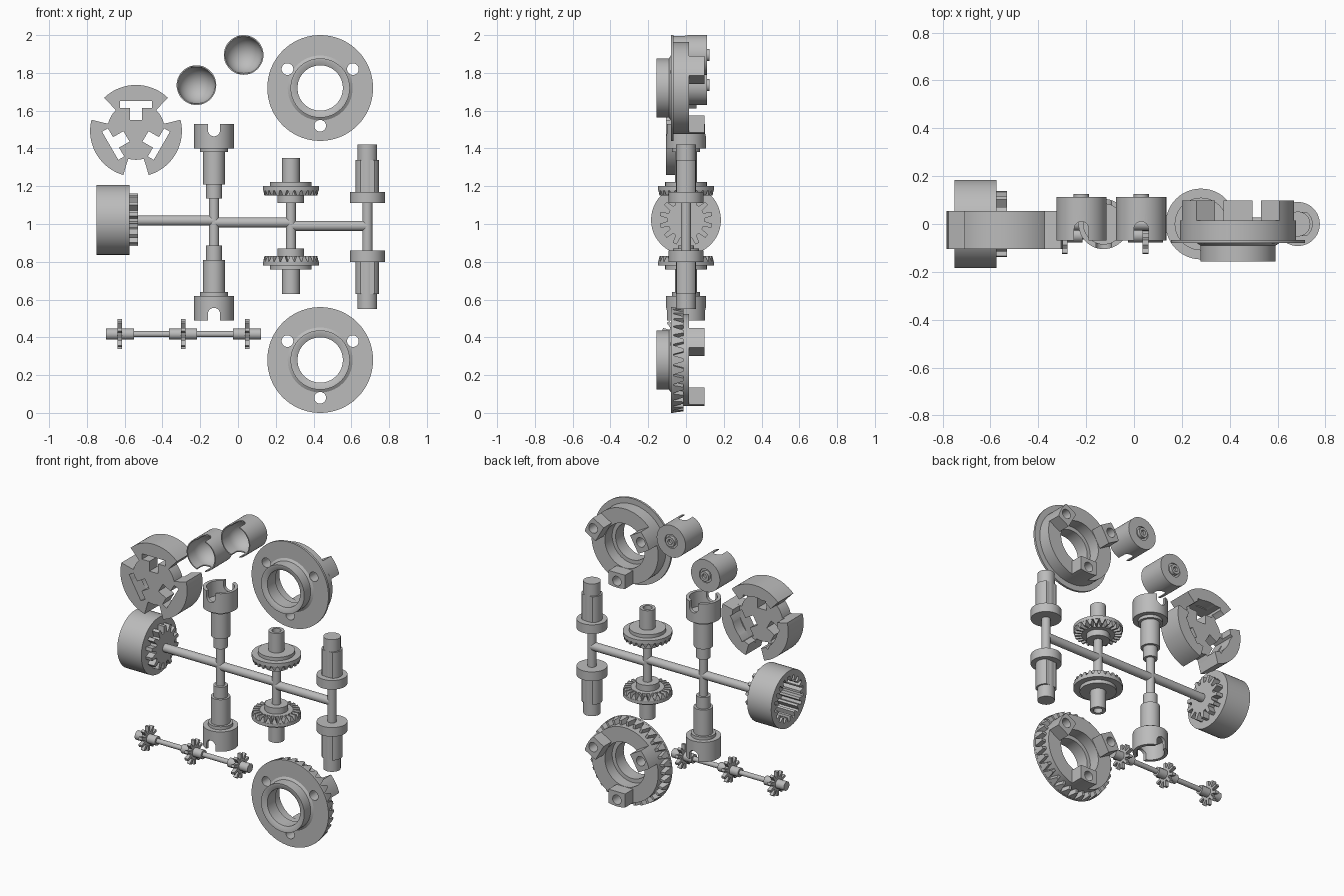
import bpy, bmesh
from math import sin, cos, pi, radians
from mathutils import Matrix, Vector

old = bpy.data.objects.get("Cube")
if old:
    bpy.data.objects.remove(old, do_unlink=True)

GREY = (0.5, 0.5, 0.5, 1)
grey = bpy.data.materials.new("plain grey plastic")
grey.diffuse_color = GREY
grey.use_nodes = True
grey.node_tree.nodes["Principled BSDF"].inputs["Base Color"].default_value = GREY

# Local z is turned to the named axis
TURN = {"Z": Matrix(), "-Z": Matrix.Rotation(pi, 4, "X"),
        "Y": Matrix.Rotation(-pi / 2, 4, "X"), "X": Matrix.Rotation(pi / 2, 4, "Y")}


def polar(r, a):
    return Vector((r * cos(a), r * sin(a)))


def arc(r, a0, a1, n=24):
    return [polar(r, radians(a0 + (a1 - a0) * i / n)) for i in range(n + 1)]


def spun(points, degrees):
    return [Matrix.Rotation(radians(degrees), 2) @ Vector(p) for p in points]


def lathe(bm, profile, n=48):
    """Turn a closed (radius, height) profile around local z."""
    rings = [[bm.verts.new((*polar(r, 2 * pi * i / n), z)) for i in range(n)] for r, z in profile]
    for a, b in zip(rings, rings[1:] + rings[:1]):
        for i in range(n):
            j = (i + 1) % n
            bm.faces.new((a[i], a[j], b[j], b[i]))


def stepped(bm, steps, bore=0, depth=0):
    """Solid of stacked cylinders (radius, bottom, top), with an optional end bore."""
    profile = [(0, steps[0][1])]
    for r, lo, hi in steps:
        profile += [(r, lo), (r, hi)]
    end = steps[-1][2]
    profile += [(bore, end), (bore, end - depth), (0, end - depth)] if bore else [(0, end)]
    lathe(bm, profile)


def prism(bm, outline, lo, hi):
    a, b = [[bm.verts.new((*p, z)) for p in outline] for z in (lo, hi)]
    bm.faces.new(a)
    bm.faces.new(b)
    for i in range(len(a)):
        j = (i + 1) % len(a)
        bm.faces.new((a[i], a[j], b[j], b[i]))


def gear_outline(teeth, root, tip):
    pts, p = [], 2 * pi / teeth
    for k in range(teeth):
        pts += [polar(r, p * (k + f)) for r, f in
                ((root, -.33), (tip, -.17), (tip, .17), (root, .33))]
    return pts


def crown_teeth(bm, teeth, r0, r1, base, top):
    """Radial wedge teeth standing on a disc."""
    p = pi / teeth
    for k in range(teeth):
        lo, hi = [[bm.verts.new((*polar(r, 2 * p * k + s * p * w), z))
                   for r, s in ((r0, -1), (r1 - d, -1), (r1 - d, 1), (r0, 1))]
                  for z, w, d in ((base, .9, 0), (top, .3, .008))]
        bm.faces.new(lo)
        bm.faces.new(hi)
        for i in range(4):
            j = (i + 1) % 4
            bm.faces.new((lo[i], lo[j], hi[j], hi[i]))


def part(name, build, loc, axis="Z", cutter=None):
    """Make one object from a build function; cutter objects are subtracted."""
    bm = bmesh.new()
    build(bm)
    bmesh.ops.remove_doubles(bm, verts=bm.verts, dist=1e-5)
    bmesh.ops.recalc_face_normals(bm, faces=bm.faces)
    bm.transform(Matrix.Translation(loc) @ TURN[axis])
    mesh = bpy.data.meshes.new(name)
    bm.to_mesh(mesh)
    bm.free()
    mesh.materials.append(grey)
    obj = bpy.data.objects.new(name, mesh)
    bpy.context.collection.objects.link(obj)
    bpy.ops.object.select_all(action="DESELECT")
    obj.select_set(True)
    bpy.context.view_layer.objects.active = obj
    if cutter:
        mod = obj.modifiers.new("cut", "BOOLEAN")
        mod.operation, mod.solver, mod.object = "DIFFERENCE", "EXACT", cutter
        bpy.ops.object.modifier_apply(modifier=mod.name)
    bpy.ops.object.shade_smooth_by_angle(angle=radians(30))
    return obj


def drop(obj):
    bpy.data.objects.remove(obj, do_unlink=True)


def stadium(w, h):
    up = [p + Vector((0, h - w)) for p in arc(w, 0, 180, 16)]
    return up + [-p for p in up]


# Flanged rings with three drilled lugs; the lower one carries crown teeth
def ring_holes(bm):
    for a in (90, 210, 330):
        c = polar(.2, radians(a))
        prism(bm, [p + c for p in arc(.031, 0, 345, 23)], -.3, .3)


def ring_body(bm):
    lathe(bm, [(.12, -.145), (.145, -.157), (.157, -.157), (.157, -.09), (.172, -.08), (.28, -.08),
               (.28, -.066), (.243, -.066), (.243, .015), (.145, .015), (.145, -.06), (.12, -.06)], 72)


def ring_lugs(bm):
    for a in (90, 210, 330):
        shape = [(.146, -.06)] + arc(.243, -14.3, 14.3, 8) + [(.146, .06)]
        prism(bm, spun(shape, a), .005, .098)


for name, z in (("upper", 1.72), ("lower", .28)):
    at = (.435, 0, z)
    holes = part("hole_cutter", ring_holes, at, "Y")
    part(name + "_ring", ring_body, at, "Y", holes)
    part(name + "_ring_lugs", ring_lugs, at, "Y", holes)
    drop(holes)
part("lower_ring_teeth", lambda bm: crown_teeth(bm, 32, .235, .28, -.068, -.012), (.435, 0, .28), "Y")


# Three-armed slotted plate
def slots(bm):
    tee = [(.058, -.032), (.122, -.032), (.122, -.086), (.158, -.086)]
    tee += [(x, -y) for x, y in reversed(tee)]
    for a in (30, 150, 270):
        prism(bm, spun(tee, a), -.3, .3)


def arm_plate(bm):
    shape = []
    for a in (30, 150, 270):
        shape += arc(.185, a - 44, a + 44) + arc(.153, a + 44.5, a + 75.5, 8)
    prism(bm, shape, -.105, -.02)


def arms(bm):
    for a in (30, 150, 270):
        prism(bm, arc(.243, a - 44, a + 44) + arc(.165, a + 44, a - 44), -.105, .055)


at = (-.54, 0, 1.493)
cut = part("slot_cutter", slots, at, "Y")
part("slotted_plate", arm_plate, at, "Y", cut)
part("plate_arms", arms, at, "Y", cut)
drop(cut)


# Round cups with hollow fronts, notched rims and a back boss
def cup(bm):
    bowl = [(.098 * cos(radians(a)), .098 * sin(radians(a))) for a in range(0, 91, 10)]
    lathe(bm, [(.105, -.07), (.105, .112), (.045, .112), (.045, .104), (.032, .104), (.032, .125),
               (.016, .125), (.016, .108), (0, .108)] + bowl[::-1] + [(.098, -.07)])


for name, x, z in (("right", -.22, 1.735), ("left", .03, 1.895)):
    cut = part("notch_cutter", lambda bm: prism(bm, stadium(.03, .08), -.2, .2), (x, -.07, z))
    part(name + "_cup", cup, (x, 0, z), "Y", cut)
    drop(cut)

# Drum with inner splines, and its spur gear
at = (-.575, 0, 1.022)
cut = part("spline_cutter", lambda bm: prism(bm, gear_outline(18, .118, .148), -.3, -.03), at, "X")
part("drum", lambda bm: stepped(bm, [(.185, -.175, 0)]), at, "X", cut)
drop(cut)
part("drum_gear", lambda bm: prism(bm, gear_outline(14, .098, .14), -.005, .045), at, "X")

# Runner rods
for name, x0, x1, z in (("right", -.54, -.127, 1.018), ("middle", -.127, .28, 1.008),
                        ("left", .28, .685, .99)):
    part(name + "_runner", lambda bm: stepped(bm, [(.027, x0, x1)]), (0, 0, z), "X")


# Pairs of shafts on the runner, mirrored up and down
def cup_axle(bm):
    stepped(bm, [(.027, 0, .125), (.043, .125, .2), (.058, .2, .37), (.074, .37, .39),
                 (.105, .39, .52)], .084, .1)


def crown_gear(bm):
    stepped(bm, [(.027, 0, .12), (.07, .12, .16), (.1, .16, .188), (.148, .188, .21),
                 (.11, .21, .232), (.047, .232, .36)], .028, .1)
    crown_teeth(bm, 24, .095, .148, .19, .16)


def flat_shaft(bm):
    stepped(bm, [(.027, 0, .125), (.092, .125, .185), (.052, .185, .435)])
    flats = [(p.x, max(-.05, min(.05, p.y))) for p in arc(.062, 0, 352.5, 47)]
    prism(bm, flats, .18, .355)


for name, axis, s in (("upper", "Z", 1), ("lower", "-Z", -1)):
    cut = part("notch_cutter", lambda bm: prism(bm, stadium(.032, .066), -.3, .3),
               (-.127, 0, 1.01 + s * .52), "Y")
    part(name + "_cup_axle", cup_axle, (-.127, 0, 1.01), axis, cut)
    drop(cut)
    part(name + "_crown_gear", crown_gear, (.28, 0, .99), axis)
    part(name + "_flat_shaft", flat_shaft, (.685, 0, .985), axis)


# String of small pinions
def pinions(bm):
    stepped(bm, [(.016, -.62, .05)])
    for x in (-.625, -.29, .048):
        stepped(bm, [(.029, x - .074, x + .074)])
        prism(bm, gear_outline(10, .045, .08), x - .012, x + .012)


part("pinion_string", pinions, (0, -.048, .417), "X")
